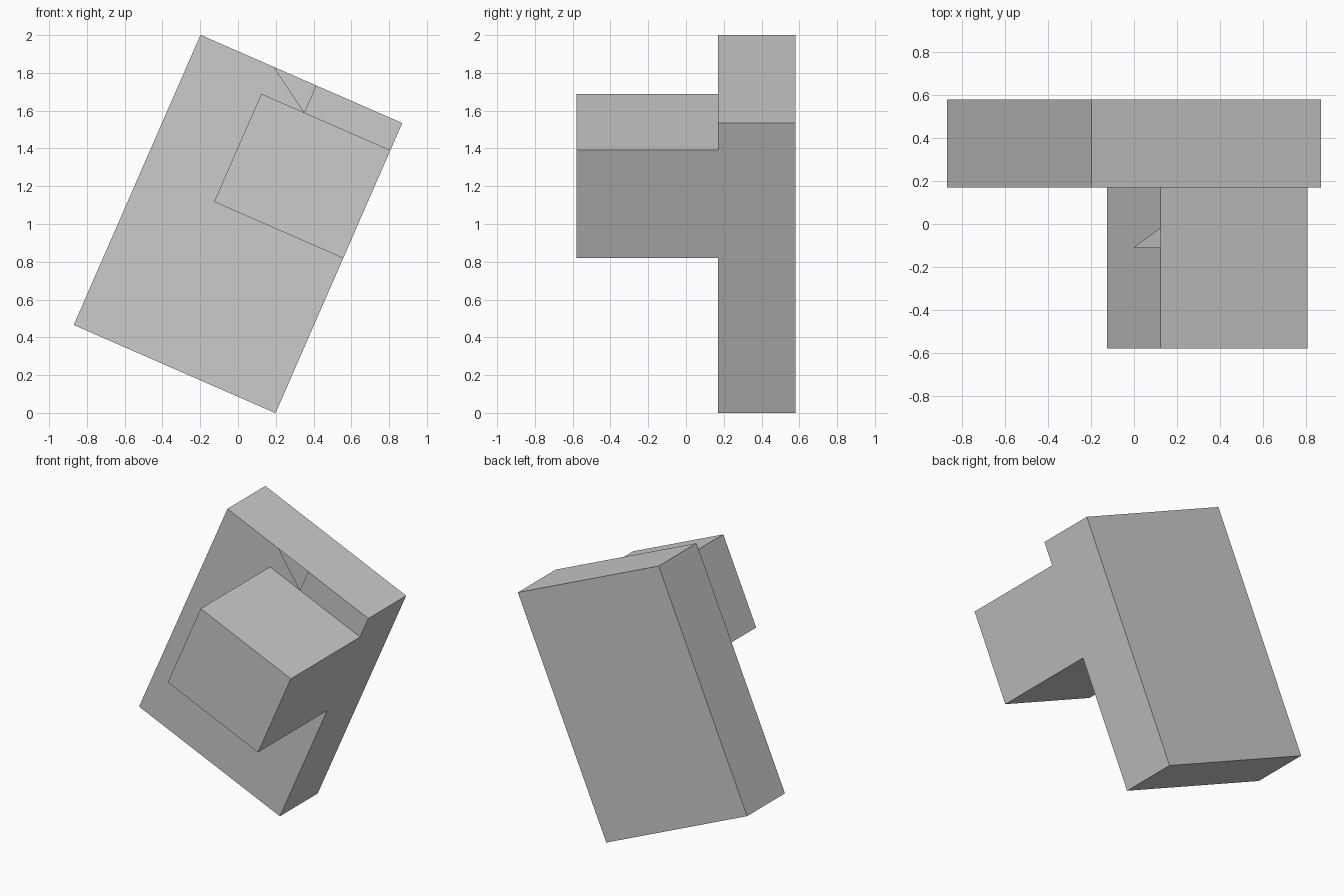
import bpy, bmesh, math
from mathutils import Matrix, Vector

cube = bpy.data.objects.get("Cube")
if cube:
    bpy.data.objects.remove(cube, do_unlink=True)

# One plain grey material
grey = bpy.data.materials.new("plain_grey")
grey.use_nodes = True
colour = (0.6, 0.6, 0.6, 1)
grey.diffuse_color = colour
grey.node_tree.nodes["Principled BSDF"].inputs["Base Color"].default_value = colour

TILT = Matrix.Translation((0, 0, 1)) @ Matrix.Rotation(math.radians(23.6), 4, 'Y')


def face_towards(bm, direction):
    bm.normal_update()
    return max(bm.faces, key=lambda f: f.normal.dot(Vector(direction)))


def notched_box(name, low, high, side, notch, open_side=None):
    """Thin-walled box with a triangular opening (end, tip, end) at the top edge of one side."""
    low, high = Vector(low), Vector(high)
    notch = [Vector(p) for p in notch]
    bm = bmesh.new()
    bmesh.ops.create_cube(bm, size=1)
    bmesh.ops.scale(bm, vec=high - low, verts=bm.verts)
    bmesh.ops.translate(bm, vec=(low + high) / 2, verts=bm.verts)
    if open_side:
        bmesh.ops.delete(bm, geom=[face_towards(bm, open_side)], context='FACES_ONLY')
    # Rebuild the chosen side around the opening
    old = face_towards(bm, side)
    points = []
    for loop in old.loops:
        a, b = loop.vert, loop.link_loop_next.vert
        points.append(a)
        if min(a.co.z, b.co.z) > high.z - 0.001:
            along = (notch[2] - notch[0]).dot(b.co - a.co) > 0
            points += [bm.verts.new(p) for p in (notch if along else notch[::-1])]
    bmesh.ops.delete(bm, geom=[old], context='FACES_ONLY')
    bm.faces.new(points)
    bm.transform(TILT)
    mesh = bpy.data.meshes.new(name)
    bm.to_mesh(mesh)
    bm.free()
    mesh.materials.append(grey)
    obj = bpy.data.objects.new(name, mesh)
    bpy.context.collection.objects.link(obj)


# Tilted back slab, opening in its front above the block
TOP, RIDGE = 0.838, 0.681
notched_box("back_slab", (-0.583, 0.17, -TOP), (0.583, 0.58, TOP), (0, -1, 0),
            [(-0.158, 0.17, TOP), (0.085, 0.17, RIDGE), (0.085, 0.17, TOP)])

# Front block flush with the slab's side, opening in its inner side
notched_box("front_block", (-0.163, -0.58, 0.057), (0.583, 0.17, RIDGE), (-1, 0, 0),
            [(-0.163, -0.11, RIDGE), (-0.163, -0.11, 0.372), (-0.163, -0.02, RIDGE)],
            open_side=(0, 1, 0))
